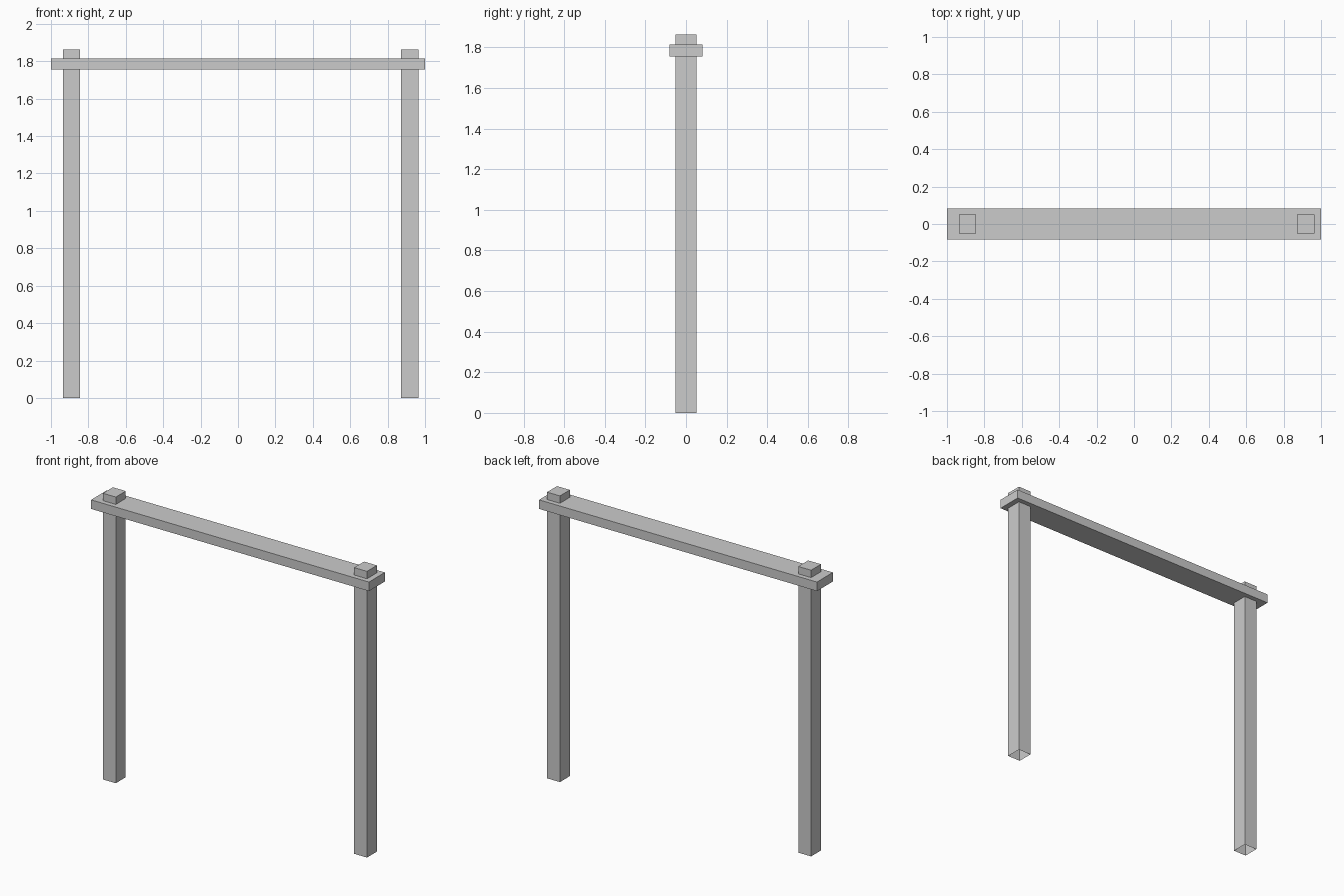
import bpy, bmesh
from mathutils import Vector

if "Cube" in bpy.data.objects:
    bpy.data.objects.remove(bpy.data.objects["Cube"])


def box(name, lo, hi, open_bottom=False):
    bm = bmesh.new()
    bmesh.ops.create_cube(bm, size=1)
    lo, hi = Vector(lo), Vector(hi)
    for v in bm.verts:
        v.co = (lo + hi) / 2 + v.co * (hi - lo)
    bm.normal_update()
    if open_bottom:
        under = [f for f in bm.faces if f.normal.z < -0.5]
        bmesh.ops.delete(bm, geom=under, context='FACES_ONLY')
    mesh = bpy.data.meshes.new(name)
    bm.to_mesh(mesh)
    bm.free()
    obj = bpy.data.objects.new(name, mesh)
    bpy.context.collection.objects.link(obj)
    return obj


# Posts run through the beam; their undersides are open
for name, x in (("left_post", -0.89), ("right_post", 0.918)):
    box(name, (x - 0.046, -0.051, 0), (x + 0.046, 0.051, 1.862), open_bottom=True)

# Flat beam across the top
box("top_beam", (-1, -0.082, 1.755), (1, 0.082, 1.814))
